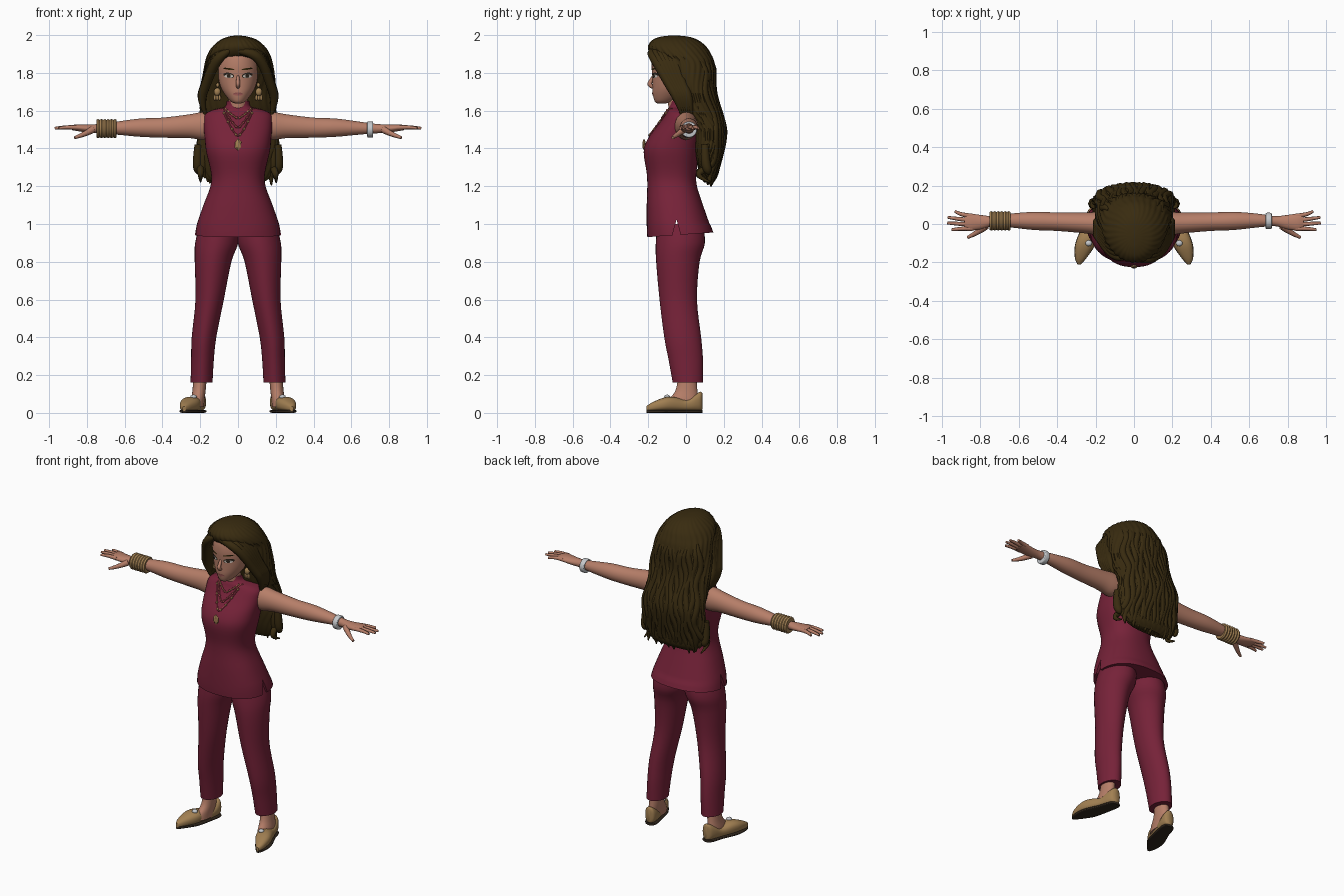
import bpy, bmesh, math, random
from mathutils import Vector
from mathutils.bvhtree import BVHTree

random.seed(4)
if "Cube" in bpy.data.objects:
    bpy.data.objects.remove(bpy.data.objects["Cube"])


def material(name, *rgb):
    m = bpy.data.materials.new(name)
    m.use_nodes = True
    m.diffuse_color = (*rgb, 1)
    m.node_tree.nodes["Principled BSDF"].inputs["Base Color"].default_value = (*rgb, 1)
    return m


CLOTH = material("burgundy cloth", .18, .016, .04)
SKIN = material("warm skin", .47, .21, .14)
HAIR = material("dark brown hair", .04, .024, .005)
TAN = material("tan gold", .36, .215, .085)
SILVER = material("silver", .56, .58, .6)
SOLE = material("dark sole", .03, .02, .012)
LIP = material("rose lips", .33, .1, .09)
WHITE = material("eye white", .6, .55, .5)
BEAD = material("red bead", .3, .05, .06)

PLACE = {"x": lambda t, b, c: (t, b, c),
         "y": lambda t, b, c: (b, t, c),
         "z": lambda t, b, c: (b, c, t)}


def spline(rings, steps):
    """Catmull-Rom blend of the ring values."""
    out = []
    for i in range(len(rings) - 1):
        p = [rings[max(0, min(len(rings) - 1, i + k))] for k in (-1, 0, 1, 2)]
        for s in range(steps):
            u = s / steps
            out.append([b + .5 * u * (c - a + u * (2*a - 5*b + 4*c - d + u * (3*(b - c) + d - a)))
                        for a, b, c, d in zip(*p)])
    return out + [list(rings[-1])]


def add_object(name, mesh, mat):
    ob = bpy.data.objects.new(name, mesh)
    bpy.context.collection.objects.link(ob)
    mesh.materials.append(mat)
    return ob


def loft(name, rings, mat, axis="z", power=2, steps=4, seg=32, mirror=False, ripple=0):
    """Rings are (position, centre, half width, low, high) along an axis."""
    bm = bmesh.new()
    loops = []
    for t, centre, half, low, high in spline(rings, steps):
        loop = []
        for k in range(seg):
            a = math.tau * k / seg
            r = 1 + ripple * math.sin(seg / 4 * a + 5 * math.sin(16 * t))
            b, c = (math.copysign(abs(f) ** (2 / power), f) * r for f in (math.cos(a), math.sin(a)))
            loop.append(bm.verts.new(PLACE[axis](t, centre + half * b,
                                                 (low + high) / 2 + (high - low) / 2 * c)))
        loops.append(loop)
    for one, two in zip(loops, loops[1:]):
        for k in range(seg):
            n = (k + 1) % seg
            bm.faces.new((one[k], one[n], two[n], two[k]))
    bm.faces.new(loops[0])
    bm.faces.new(loops[-1])
    bmesh.ops.recalc_face_normals(bm, faces=bm.faces)
    mesh = bpy.data.meshes.new(name)
    bm.to_mesh(mesh)
    bm.free()
    ob = add_object(name, mesh, mat)
    bpy.context.view_layer.objects.active = ob
    bpy.ops.object.select_all(action="DESELECT")
    ob.select_set(True)
    bpy.ops.object.shade_smooth_by_angle(angle=math.radians(50))
    if mirror:
        ob.modifiers.new("mirror", "MIRROR").use_mirror_merge = False
    return ob


def tube(name, paths, radii, mat, mirror=False):
    """Tapered round strands, one spline for each path."""
    curve = bpy.data.curves.new(name, "CURVE")
    curve.dimensions = "3D"
    curve.bevel_depth = 1
    curve.bevel_resolution = 2
    curve.resolution_u = 5
    curve.use_fill_caps = True
    if mirror:
        paths = paths + [[(-x, y, z) for x, y, z in p] for p in paths]
    for path in paths:
        s = curve.splines.new("NURBS")
        s.points.add(len(path) - 1)
        for i, p in enumerate(path):
            s.points[i].co = (*p, 1)
            s.points[i].radius = radii[min(i, len(radii) - 1)]
        s.order_u = 3
        s.use_endpoint_u = True
    return add_object(name, curve, mat)


def blob(name, place, size, mat, sub=2):
    bm = bmesh.new()
    bmesh.ops.create_icosphere(bm, subdivisions=sub, radius=1)
    for v in bm.verts:
        v.co = Vector(place) + Vector(a * b for a, b in zip(v.co, size))
    for f in bm.faces:
        f.smooth = sub > 1
    mesh = bpy.data.meshes.new(name)
    bm.to_mesh(mesh)
    bm.free()
    return add_object(name, mesh, mat)


def surface(ob):
    """Returns a function giving y on the front (-1) or back (1) of a part."""
    tree = BVHTree.FromPolygons([v.co for v in ob.data.vertices],
                                [p.vertices for p in ob.data.polygons])

    def y_at(x, z, side=-1):
        hit = tree.ray_cast(Vector((x, side, z)), Vector((0, -side, 0)))[0]
        return hit.y if hit else .05
    return y_at


def decal(name, y_at, x, z, w, h, mat, lift=.003, tilt=0):
    """Thin oval patch laid on the front of a surface."""
    bm = bmesh.new()
    bmesh.ops.create_circle(bm, cap_ends=True, cap_tris=True, segments=16, radius=1)
    for v in bm.verts:
        px, pz = x + v.co.x * w, z + v.co.y * h + v.co.x * tilt
        v.co = (px, y_at(px, pz) - lift, pz)
    mesh = bpy.data.meshes.new(name)
    bm.to_mesh(mesh)
    bm.free()
    return add_object(name, mesh, mat)


# Clothes
tunic = loft("tunic", [
    (.945, 0, .228, -.205, .145), (1, 0, .217, -.208, .125), (1.1, 0, .183, -.208, .09),
    (1.2, 0, .146, -.205, .058), (1.27, 0, .143, -.208, .055), (1.38, 0, .168, -.224, .07),
    (1.45, 0, .176, -.203, .08), (1.53, 0, .182, -.145, .08), (1.58, 0, .175, -.112, .07),
    (1.605, 0, .13, -.1, .055), (1.62, 0, .07, -.09, .035), (1.65, 0, .06, -.085, .025)],
    CLOTH, power=2.3, seg=48)
for v in tunic.data.vertices:
    if v.co.z < .99:
        v.co.z += v.co.y * .07
chest = surface(tunic)
bpy.ops.mesh.primitive_cylinder_add(vertices=3, radius=.07, depth=1, location=(0, -.05, .955),
                                    rotation=(math.pi / 2, 0, math.pi / 2))
cutter = bpy.context.object
cutter.name = "side_slit_cutter"
cutter.scale.x = .45
cutter.hide_render = True
cutter.hide_set(True)
slit = tunic.modifiers.new("side slits", "BOOLEAN")
slit.operation = "DIFFERENCE"
slit.object = cutter

loft("trouser_legs", [
    (.16, .193, .058, -.07, .09), (.28, .188, .06, -.092, .09), (.4, .18, .065, -.115, .08),
    (.6, .15, .075, -.14, .058), (.8, .132, .097, -.158, .072), (.9, .113, .114, -.16, .1),
    (1, .1, .1, -.15, .09)], CLOTH, power=1.9, mirror=True)

# Feet and shoes
loft("ankles", [
    (.03, .215, .036, -.1, .06), (.07, .213, .036, -.09, .065), (.12, .206, .035, -.055, .06),
    (.2, .2, .036, -.04, .055)], SKIN, mirror=True)
shoe = [(-.21, .285, .008, .01, .035), (-.18, .278, .028, .008, .055), (-.12, .258, .049, .008, .08),
        (-.07, .243, .05, .008, .085), (0, .22, .042, .008, .072), (.05, .208, .039, .008, .1),
        (.078, .203, .03, .01, .112), (.088, .202, .012, .02, .1)]
loft("shoes", shoe, TAN, "y", power=2.4, mirror=True)
loft("shoe_soles", [(y, x, w * 1.03, 0, .016) for y, x, w, low, high in shoe], SOLE, "y",
     power=4, mirror=True)
for side in (-1, 1):
    blob("shoe_ornament", (side * .235, -.1, .085), (.018, .016, .012), SILVER)

# Arms and hands
loft("arms", [
    (.14, 0, .06, 1.45, 1.585), (.19, .002, .06, 1.445, 1.592), (.26, .006, .054, 1.455, 1.58),
    (.4, .012, .048, 1.457, 1.563), (.52, .016, .047, 1.462, 1.558), (.64, .018, .036, 1.473, 1.542),
    (.73, .015, .026, 1.48, 1.53), (.79, .01, .036, 1.483, 1.527), (.85, .01, .044, 1.492, 1.528),
    (.88, .014, .038, 1.497, 1.523)], SKIN, "x", mirror=True)
tips = [(.93, .066), (.968, .035), (.97, .005), (.948, -.03)]
fingers = [[(.84, .042 - .022 * i, 1.51), (.9, .046 - .023 * i, 1.515), (*tip, 1.507)]
           for i, tip in enumerate(tips)]
tube("fingers", fingers, (.012, .012, .007), SKIN, mirror=True)
tube("thumbs", [[(.77, -.01, 1.5), (.81, -.045, 1.475), (.865, -.07, 1.457)]],
     (.02, .014, .008), SKIN, mirror=True)

# Bracelets
cuff = []
for i in range(13):
    r = .046 + .005 * (i % 2)
    cuff.append((-.75 + .009 * i, .016, r, 1.505 - r, 1.505 + r))
loft("right_cuff", cuff, TAN, "x", steps=2)
loft("left_bracelet", [(x, .016, r, 1.5 - r, 1.5 + r) for x, r in
                       ((.684, .036), (.688, .042), (.712, .042), (.716, .036))], SILVER, "x")

# Head and face
loft("neck", [(1.58, 0, .055, -.09, .02), (1.64, 0, .05, -.095, .01), (1.72, 0, .055, -.1, .02)], SKIN)
head = loft("head", [
    (1.638, 0, .014, -.15, -.11), (1.65, 0, .04, -.166, -.06), (1.69, 0, .073, -.176, 0),
    (1.73, 0, .094, -.177, .03), (1.78, 0, .105, -.178, .05), (1.84, 0, .107, -.182, .06),
    (1.9, 0, .09, -.17, .05), (1.95, 0, .05, -.12, 0)], SKIN)
face = surface(head)
tube("nose", [[(0, -.17, 1.79), (0, -.184, 1.76), (0, -.198, 1.735), (0, -.172, 1.724)]],
     (.006, .01, .013, .009), SKIN)
decal("lips", face, 0, 1.688, .026, .009, LIP)
for side in (-1, 1):
    x = side * .049
    decal("upper_eyelid", face, x, 1.787, .029, .014, SOLE, .002, side * .004)
    decal("eye_white", face, x, 1.783, .023, .009, WHITE, .004)
    decal("iris", face, x, 1.784, .01, .01, SOLE, .006)
    decal("eyebrow", face, x, 1.821, .03, .005, HAIR, .003, side * .004)
    blob("earring_stud", (side * .108, -.065, 1.735), (.009, .009, .012), TAN)
    blob("earring_hoop", (side * .11, -.065, 1.7), (.018, .014, .022), TAN)
    for dx in (-.013, 0, .013):
        blob("earring_drop", (side * .11 + dx, -.065, 1.668), (.007, .008, .018), TAN)

# Necklaces
for n, bottom in enumerate((1.56, 1.51, 1.465)):
    path = []
    for i in range(-8, 9):
        x = i / 8 * (.068 + .008 * n)
        z = bottom + (1.612 - bottom) * abs(i / 8) ** 1.4
        path.append((x, chest(x, z) - .004, z))
    tube("necklace_strand", [path], (.004,), (TAN, BEAD, BEAD)[n])
    for p in path[1:-1:2]:
        blob("necklace_bead", p, (.007, .006, .007), (BEAD, BEAD, TAN)[n])
blob("pendant", (0, chest(0, 1.42) - .005, 1.42), (.02, .01, .033), TAN, 1)

# Hair
hair = loft("hair_mass", [
    (1.22, 0, .13, .095, .145), (1.25, 0, .175, .08, .165), (1.31, 0, .203, .06, .175),
    (1.4, 0, .217, .04, .198), (1.5, 0, .208, .03, .212), (1.6, 0, .2, -.03, .183),
    (1.7, 0, .2, -.06, .155), (1.8, .004, .187, -.115, .155), (1.86, .004, .175, -.14, .147),
    (1.9, .004, .162, -.185, .13), (1.94, .004, .137, -.2, .105), (1.975, .004, .095, -.175, .06),
    (1.992, 0, .05, -.13, .01), (1.998, 0, .01, -.08, -.05)], HAIR, seg=112, steps=6, ripple=.018)
hair_y = surface(hair)

fringe = []
for i in range(6):
    k = i / 5
    fringe.append([(-.04, -.175 + .1 * k, 1.92 + .05 * k), (.07, -.19 + .09 * k, 1.915 + .045 * k),
                   (.135, -.15 + .08 * k, 1.85 + .04 * k), (.172, -.09 + .07 * k, 1.74),
                   (.2, -.04 + .06 * k, 1.66), (.175, -.02 + .05 * k, 1.57)])
    fringe.append([(-.04, -.175 + .1 * k, 1.92 + .05 * k), (-.085, -.175 + .1 * k, 1.9 + .045 * k),
                   (-.135, -.13 + .08 * k, 1.83 + .04 * k), (-.17, -.08 + .06 * k, 1.74),
                   (-.2, -.04 + .06 * k, 1.66), (-.17, -.02 + .05 * k, 1.57)])
tube("fringe_locks", fringe, (.01, .026, .028, .026, .026, .006), HAIR)

back = []
for i in range(15):
    x0, phase = -.19 + .38 * i / 14, random.uniform(0, 6)
    lock = []
    for j in range(14):
        z = 1.88 - .048 * j
        x = x0 * (.75 + .02 * j) + .012 * math.sin(j * 1.3 + phase)
        lock.append((x, hair_y(x, z, 1) - .012, z))
    x, y, z = lock[-1]
    lock.append((x, .13, z - random.uniform(.03, .06)))
    back.append(lock)
tube("back_locks", back, (.008,) + (.021,) * 12 + (.016, .004), HAIR)

ends = []
for i in range(16):
    x = -.21 + .42 * i / 15
    tip = 1.19 + 1.5 * x * x + random.uniform(0, .03)
    ends.append([(x, .1, 1.42), (x * 1.03, .1, 1.33), (x, .12, 1.27), (x * .95, .115, tip)])
tube("hair_ends", ends, (.02, .026, .022, .004), HAIR)
